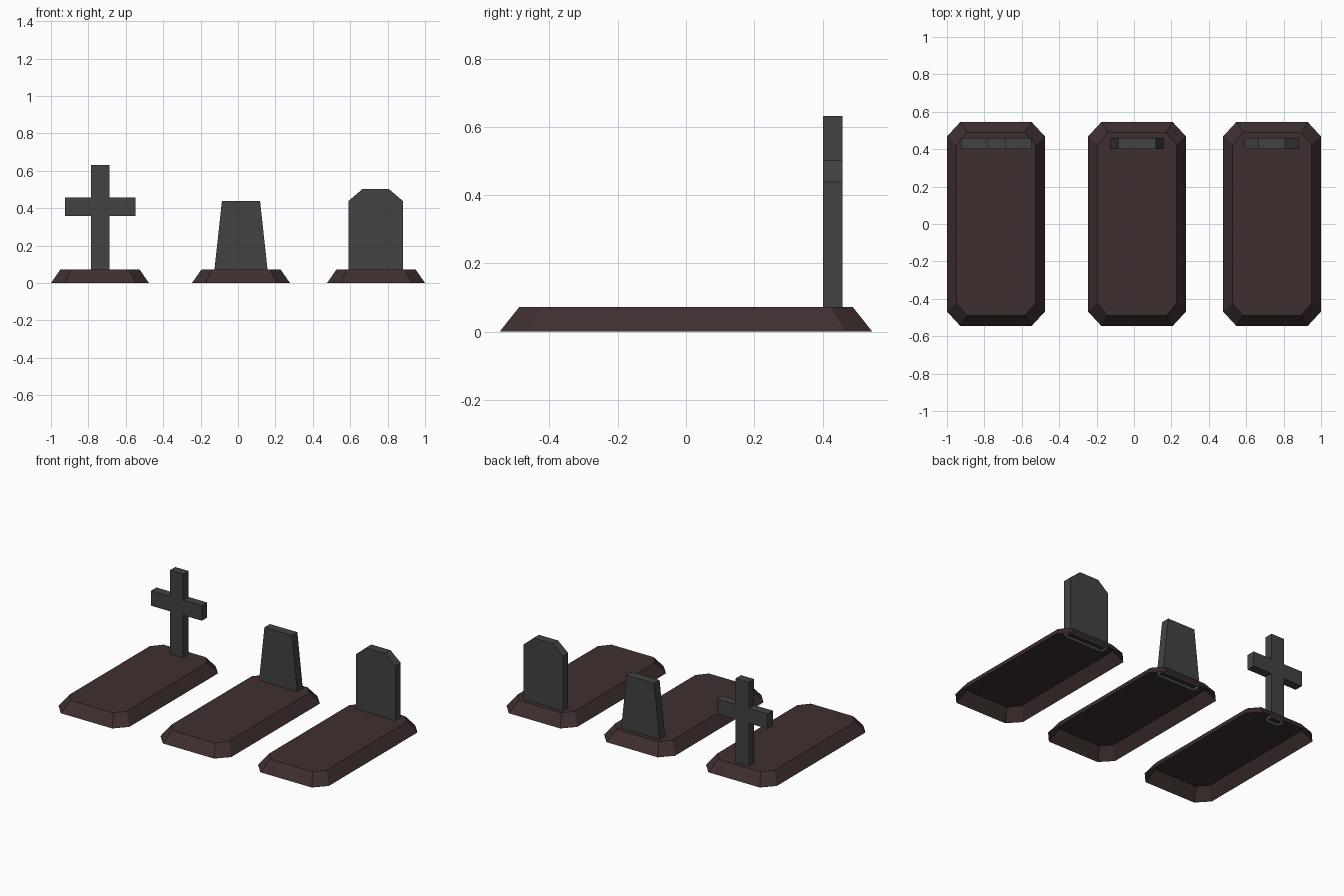
import bpy, bmesh

if "Cube" in bpy.data.objects:
    bpy.data.objects.remove(bpy.data.objects["Cube"])

def material(name, rgb):
    m = bpy.data.materials.new(name)
    m.diffuse_color = (*rgb, 1)
    m.use_nodes = True
    m.node_tree.nodes["Principled BSDF"].inputs["Base Color"].default_value = m.diffuse_color
    return m

SOIL = material("dark_soil", (0.049, 0.028, 0.028))
STONE = material("grey_stone", (0.055, 0.055, 0.055))
TOP = 0.073           # height of the mounds
BURY = 0.02           # how far the stones sink into them

def finish(name, bm, mat):
    bmesh.ops.recalc_face_normals(bm, faces=bm.faces)
    mesh = bpy.data.meshes.new(name)
    bm.to_mesh(mesh)
    bm.free()
    mesh.materials.append(mat)
    bpy.context.collection.objects.link(bpy.data.objects.new(name, mesh))

def octagon(cx, hx, hy, dx, dy, z):
    """Rectangle with cut corners, counter-clockwise."""
    quarter = [(hx, hy - dy), (hx - dx, hy)]
    pts = quarter + [(-x, y) for x, y in quarter[::-1]]
    pts += [(-x, -y) for x, y in pts]
    return [(cx + x, y, z) for x, y in pts]

def mound(name, cx):
    """Sloped grave mound, open underneath."""
    bm = bmesh.new()
    low = [bm.verts.new(p) for p in octagon(cx, 0.262, 0.546, 0.072, 0.078, 0)]
    high = [bm.verts.new(p) for p in octagon(cx, 0.211, 0.488, 0.055, 0.065, TOP)]
    for i in range(8):
        j = (i + 1) % 8
        bm.faces.new((low[i], low[j], high[j], high[i]))
    bm.faces.new(high)
    finish(name, bm, SOIL)

def headstone(name, cx, half):
    """Mirrored half profile (x, z) from foot to top, extruded in y; open foot."""
    prof = [(cx + x, z) for x, z in half] + [(cx - x, z) for x, z in half[::-1]]
    bm = bmesh.new()
    front = [bm.verts.new((x, 0.402, z)) for x, z in prof]
    back = [bm.verts.new((x, 0.459, z)) for x, z in prof]
    bm.faces.new(front)
    bm.faces.new(back[::-1])
    for i in range(len(prof) - 1):
        bm.faces.new((front[i], back[i], back[i + 1], front[i + 1]))
    finish(name, bm, STONE)

# Mounds
for side, x in (("left", -0.738), ("middle", 0.016), ("right", 0.738)):
    mound(side + "_mound", x)

# Headstones
foot = TOP - BURY
headstone("cross_headstone", -0.737, [(0.049, foot), (0.049, 0.358), (0.188, 0.358),
          (0.188, 0.458), (0.049, 0.458), (0.049, 0.632)])
headstone("tapered_headstone", 0.016, [(0.144, foot), (0.102, 0.438)])
headstone("chamfered_headstone", 0.736, [(0.146, foot), (0.146, 0.438), (0.071, 0.502)])
